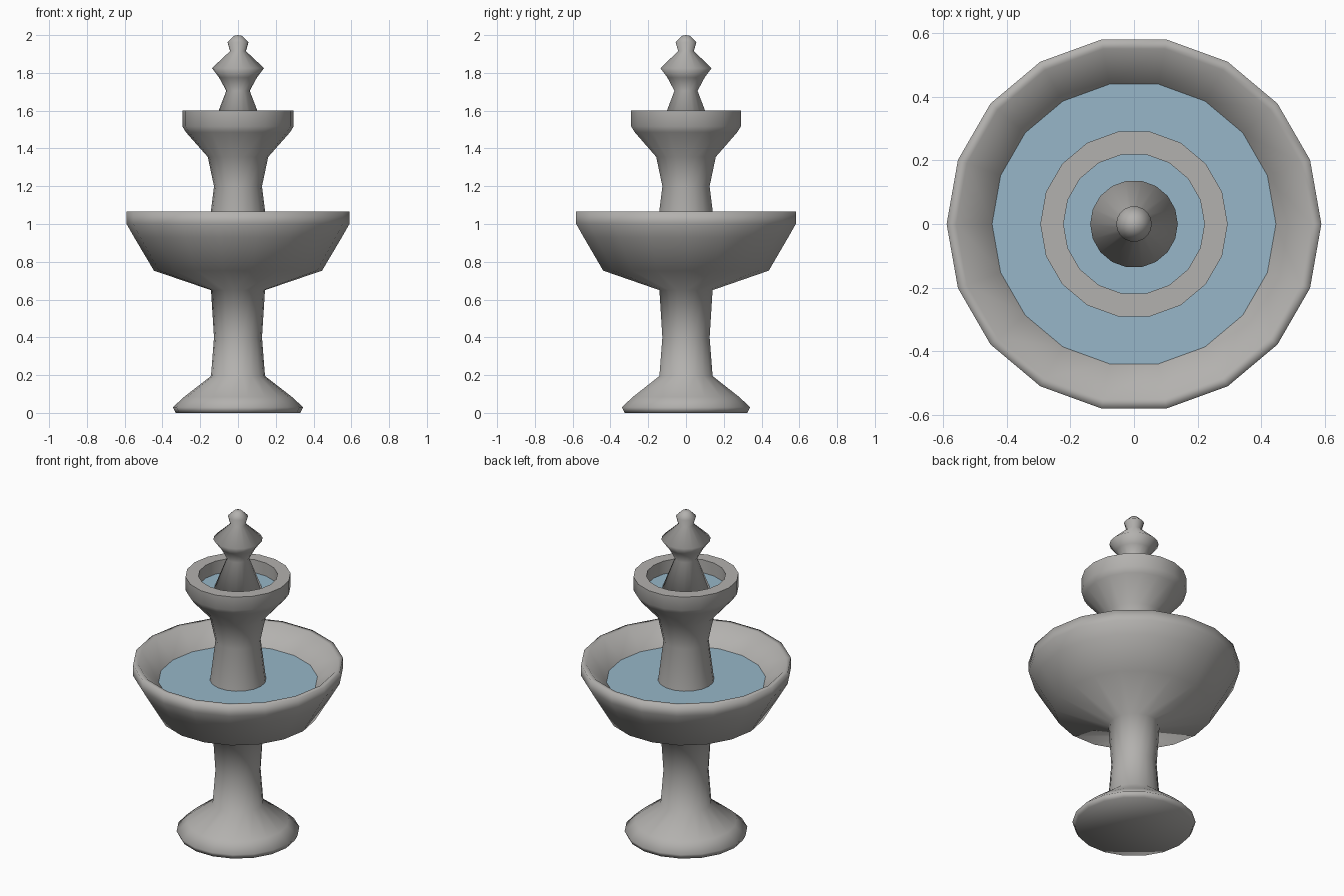
import bpy, bmesh, math

if "Cube" in bpy.data.objects:
    bpy.data.objects.remove(bpy.data.objects["Cube"])

SIDES = 18


def material(name, rgb):
    m = bpy.data.materials.new(name)
    m.diffuse_color = (*rgb, 1)
    m.use_nodes = True
    m.node_tree.nodes["Principled BSDF"].inputs["Base Color"].default_value = m.diffuse_color
    return m


stone = material("grey stone", (0.45, 0.44, 0.425))
water = material("pale blue water", (0.31, 0.47, 0.58))


def lathe(name, profile, mat, sharp=180):
    """Spin an (r, z) profile round z; edges steeper than sharp degrees stay crisp."""
    bm = bmesh.new()
    rings = []
    for r, z in profile:
        if r == 0:
            rings.append([bm.verts.new((0, 0, z))] * SIDES)
        else:
            rings.append([bm.verts.new((r * math.cos(2 * math.pi * i / SIDES),
                                        r * math.sin(2 * math.pi * i / SIDES), z))
                          for i in range(SIDES)])
    for a, b in zip(rings, rings[1:]):
        for i in range(SIDES):
            j = (i + 1) % SIDES
            bm.faces.new(dict.fromkeys((a[i], a[j], b[j], b[i])))
    bm.normal_update()
    for f in bm.faces:
        f.smooth = True
    for e in bm.edges:
        if len(e.link_faces) == 2 and e.calc_face_angle() > math.radians(sharp):
            e.smooth = False
    me = bpy.data.meshes.new(name)
    bm.to_mesh(me)
    bm.free()
    me.materials.append(mat)
    ob = bpy.data.objects.new(name, me)
    bpy.context.collection.objects.link(ob)
    return ob


# foot, stem and large basin in one smooth piece
lathe("pedestal_and_basin", [
    (0, 0), (0.33, 0), (0.345, 0.03), (0.285, 0.085), (0.143, 0.195), (0.127, 0.4),
    (0.143, 0.65), (0.445, 0.753), (0.55, 0.93), (0.59, 1.0), (0.59, 1.065),
    (0.56, 1.065), (0.445, 0.952), (0.38, 0.85), (0, 0.83)], stone)

# upper stem and small basin with a flat crisp rim
lathe("upper_stem_and_basin", [
    (0, 0.86), (0.165, 0.88), (0.158, 0.95), (0.127, 1.2), (0.16, 1.355),
    (0.275, 1.485), (0.295, 1.517), (0.295, 1.6), (0.222, 1.6),
    (0.222, 1.48), (0, 1.47)], stone, 60)

# finial
lathe("finial", [
    (0, 1.48), (0.145, 1.49), (0.062, 1.705), (0.1, 1.775), (0.138, 1.825),
    (0.042, 1.915), (0.056, 1.963), (0.022, 1.996), (0, 2.0)], stone)

# water surfaces
lathe("lower_water", [(0.447, 0.954), (0, 0.954)], water)
lathe("upper_water", [(0.222, 1.52), (0, 1.52)], water)
